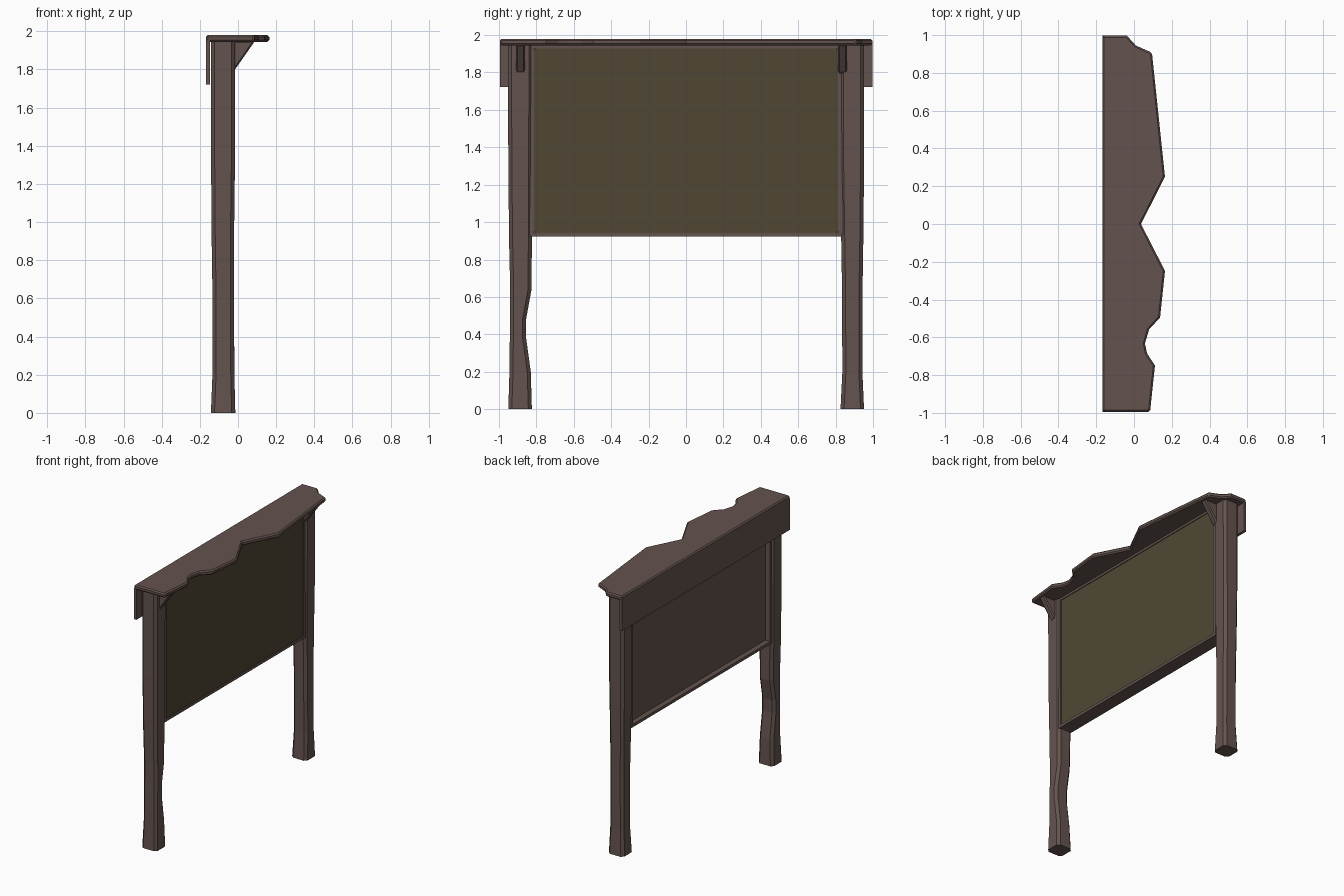
import bpy, bmesh

if "Cube" in bpy.data.objects:
    bpy.data.objects.remove(bpy.data.objects["Cube"])

def material(name, rgb):
    m = bpy.data.materials.new(name)
    m.diffuse_color = (*rgb, 1)
    m.use_nodes = True
    m.node_tree.nodes["Principled BSDF"].inputs["Base Color"].default_value = m.diffuse_color
    return m

WOOD = material("dark brown wood", (0.127, 0.087, 0.077))
OLIVE = material("olive board", (0.080, 0.064, 0.034))

def finish(name, bm, mat, bevel=0):
    bmesh.ops.recalc_face_normals(bm, faces=bm.faces)
    me = bpy.data.meshes.new(name)
    bm.to_mesh(me)
    bm.free()
    me.materials.append(mat)
    ob = bpy.data.objects.new(name, me)
    bpy.context.collection.objects.link(ob)
    if bevel:
        b = ob.modifiers.new("chamfer", 'BEVEL')
        b.width, b.segments, b.limit_method = bevel, 1, 'ANGLE'
        b.angle_limit = 1.0
    return ob

def loft(name, rings, mat, bevel=0):
    """Skin a stack of equal-length point rings and cap both ends."""
    bm = bmesh.new()
    vs = [[bm.verts.new(p) for p in r] for r in rings]
    n = len(vs[0])
    for a, b in zip(vs, vs[1:]):
        for i in range(n):
            j = (i + 1) % n
            bm.faces.new((a[i], a[j], b[j], b[i]))
    bm.faces.new(vs[0][::-1])
    bm.faces.new(vs[-1])
    return finish(name, bm, mat, bevel)

def box(name, x, y, z, mat, bevel=0):
    return loft(name, [[(x[0], y[0], h), (x[1], y[0], h), (x[1], y[1], h), (x[0], y[1], h)]
                       for h in z], mat, bevel)

def octagon(x0, x1, y0, y1, z, c=0.019):
    return [(x0 + c, y0, z), (x1 - c, y0, z), (x1, y0 + c, z), (x1, y1 - c, z),
            (x1 - c, y1, z), (x0 + c, y1, z), (x0, y1 - c, z), (x0, y0 + c, z)]

# Chamfered posts, slightly waisted; the left one has a worn notch on its inner side
# rows: z, back x, front x, outer |y|, inner |y|
right_rows = [(0, -.142, -.014, .952, .826), (.2, -.134, -.019, .943, .836),
              (.65, -.134, -.021, .944, .834), (.9, -.138, -.021, .948, .830),
              (1.3, -.141, -.016, .952, .824), (1.95, -.142, -.015, .952, .824)]
left_rows = [(0, -.142, -.014, .950, .824), (.2, -.134, -.019, .944, .830),
             (.39, -.134, -.020, .942, .856), (.48, -.134, -.020, .941, .855),
             (.64, -.134, -.021, .940, .826), (.9, -.138, -.021, .946, .824),
             (1.3, -.141, -.016, .950, .823), (1.95, -.142, -.015, .952, .820)]
loft("right_post", [octagon(a, b, i, o, z) for z, a, b, o, i in right_rows], WOOD)
loft("left_post", [octagon(a, b, -o, -i, z) for z, a, b, o, i in left_rows], WOOD)

# Roof board with a ragged front edge
outline = [(-.167, -.995), (.085, -.995), (.111, -.749), (.069, -.685), (.058, -.632),
           (.08, -.558), (.138, -.495), (.164, -.248), (.037, 0), (.164, .25),
           (.095, .907), (.01, .945), (-.037, .997), (-.167, .997)]
roof = loft("roof_board", [[(x, y, z) for x, y in outline] for z in (1.945, 1.98)], WOOD, .009)

# Fascia board hanging behind the roof
box("back_fascia", (-.167, -.147), (-.995, .997), (1.722, 1.955), WOOD)

# Frame around the notice board
FX = (-.13, -.026)
box("bottom_rail", FX, (-.835, .835), (.922, .943), WOOD)
box("top_rail", FX, (-.835, .835), (1.928, 1.948), WOOD)
for s, n in ((-1, "left"), (1, "right")):
    box(n + "_stile", FX, sorted((s * .812, s * .84)), (.94, 1.93), WOOD)

# Backing panel and olive pin board with clipped corners
box("back_panel", (-.09, -.045), (-.82, .82), (.935, 1.935), WOOD)
c = .012
face = [(-.814 + c, .94), (.814 - c, .94), (.814, .94 + c), (.814, 1.93 - c),
        (.814 - c, 1.93), (-.814 + c, 1.93), (-.814, 1.93 - c), (-.814, .94 + c)]
loft("pin_board", [[(x, y, z) for y, z in face] for x in (-.046, -.032)], OLIVE)

# Triangular brackets under the roof
for name, y in (("left_bracket", -.885), ("right_bracket", .838)):
    tri = [(-.03, 1.79), (-.012, 1.805), (.088, 1.948), (-.03, 1.948)]
    loft(name, [[(x, yy, z) for x, z in tri] for yy in (y - .024, y + .024)], WOOD, .008)
